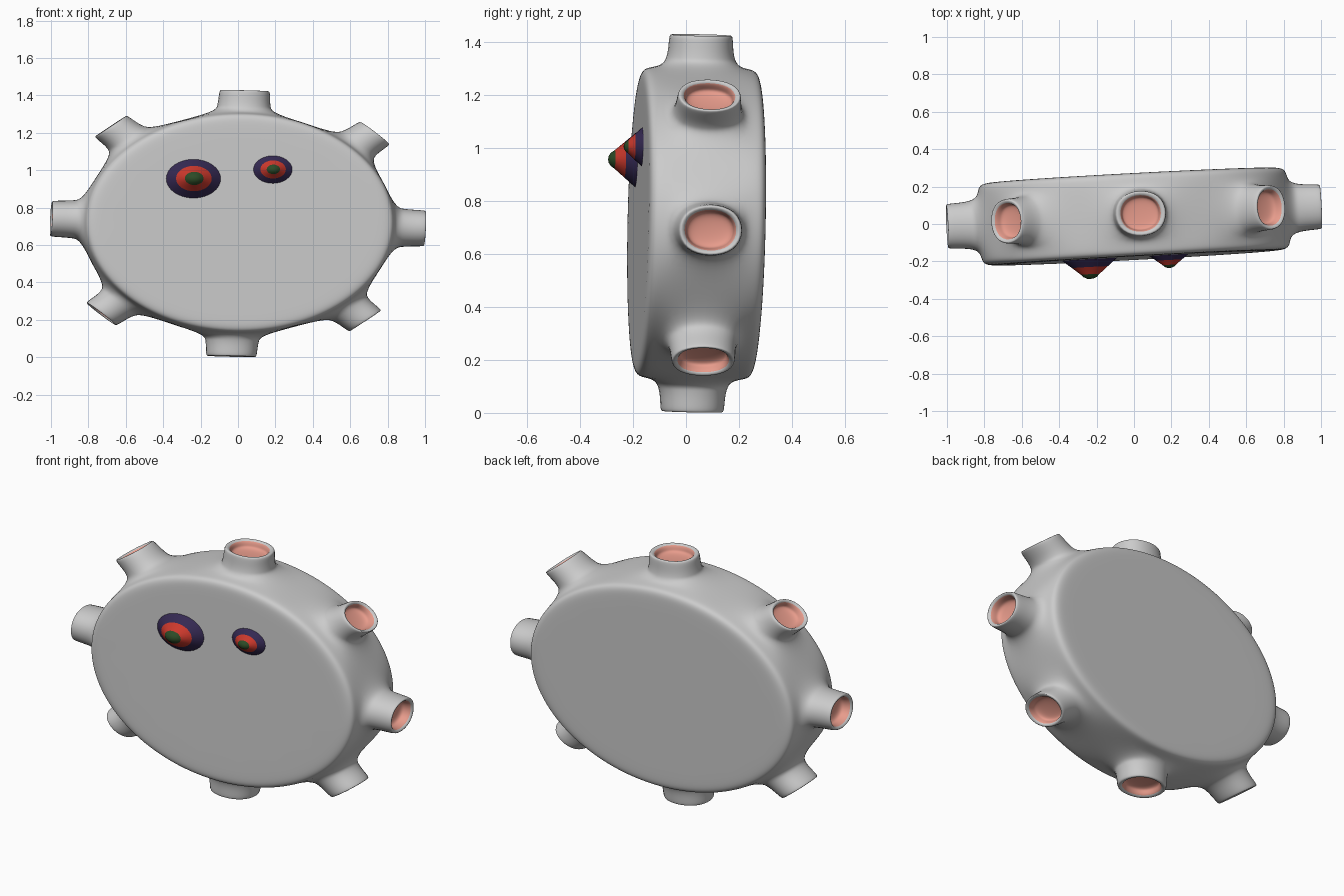
import bpy, bmesh
from math import sin, cos, pi, radians
from mathutils import Matrix, Vector

if "Cube" in bpy.data.objects:
    bpy.data.objects.remove(bpy.data.objects["Cube"], do_unlink=True)


def material(name, rgb):
    m = bpy.data.materials.new(name)
    m.use_nodes = True
    m.diffuse_color = (*rgb, 1)
    m.node_tree.nodes["Principled BSDF"].inputs["Base Color"].default_value = (*rgb, 1)
    return m


grey = material("pale grey", (0.6, 0.6, 0.6))
pink = material("salmon pink", (0.8, 0.33, 0.26))
purple = material("dark purple", (0.035, 0.022, 0.085))
red = material("red", (0.6, 0.04, 0.025))
green = material("dark green", (0.025, 0.07, 0.02))

# Everything is round in local space, then squashed and turned as one
PLACE = (Matrix.Translation((0, 0.04, 0.715))
         @ Matrix.Rotation(radians(3.05), 4, 'Z')
         @ Matrix.Rotation(radians(-1.2), 4, 'X')
         @ Matrix.Diagonal((1, 1, 0.71, 1)))
ROLL = radians(-2.1)


def finish(bm, name, mats):
    bmesh.ops.recalc_face_normals(bm, faces=bm.faces)
    for f in bm.faces:
        f.smooth = True
    me = bpy.data.meshes.new(name)
    bm.to_mesh(me)
    bm.free()
    for m in mats:
        me.materials.append(m)
    ob = bpy.data.objects.new(name, me)
    bpy.context.collection.objects.link(ob)
    ob.matrix_world = PLACE
    return ob


def bridge(bm, a, b, index=0):
    n = len(a)
    for i in range(n):
        j = (i + 1) % n
        bm.faces.new((a[i], a[j], b[j], b[i])).material_index = index


# Body disc: rings from the front cap to the back cap
SIDES = 16
half = [(0.7, -0.222), (0.815, -0.222), (0.845, -0.2), (0.85, -0.155)]
profile = half + [(r, -y) for r, y in reversed(half)]
bm = bmesh.new()
rings = []
for r, y in profile:
    angles = [ROLL + (i - 0.5) * 2 * pi / SIDES for i in range(SIDES)]
    rings.append([bm.verts.new((r * cos(a), y, r * sin(a))) for a in angles])
bm.faces.new(rings[0])
bm.faces.new(rings[-1])
mid = len(half) - 1
for k in range(len(rings) - 1):
    if k != mid:
        bridge(bm, rings[k], rings[k + 1])

# Nozzles grow from every second face of the middle band:
# distance from centre, half width, half depth
nozzle = [(0.885, 0.155, 0.138), (0.94, 0.15, 0.133), (0.99, 0.148, 0.131),
          (1.005, 0.14, 0.125), (0.995, 0.115, 0.104),
          (0.965, 0.108, 0.097), (0.93, 0.1, 0.09)]
LINING = 5
for i in range(SIDES):
    j = (i + 1) % SIDES
    last = [rings[mid][i], rings[mid][j], rings[mid + 1][j], rings[mid + 1][i]]
    if i % 2:
        bm.faces.new(last)
        continue
    a = ROLL + i * 2 * pi / SIDES
    out, side = Vector((cos(a), 0, sin(a))), Vector((-sin(a), 0, cos(a)))
    slim = 1 if i % 4 == 0 else 0.88
    for k, (d, w, h) in enumerate(nozzle):
        ring = [bm.verts.new(out * d + side * (w * slim * s) + Vector((0, h * t, 0)))
                for s, t in ((-1, -1), (1, -1), (1, 1), (-1, 1))]
        bridge(bm, last, ring, int(k >= LINING))
        last = ring
    bm.faces.new(last).material_index = 1
body = finish(bm, "body_with_nozzles", (grey, pink))
sub = body.modifiers.new("Smooth", 'SUBSURF')
sub.levels = sub.render_levels = 3


# Eyes: striped cones with a rounded tip
def eye(name, x, z, radius, depth):
    bm = bmesh.new()
    n = 32
    stripes = [(1, -0.05, 0), (1, 0, 0), (0.65, 0.4, 1), (0.34, 0.76, 2),
               (0.24, 0.9, 2), (0.12, 0.98, 2)]
    last = None
    for k, (r, d, _) in enumerate(stripes):
        ring = [bm.verts.new((x + radius * r * cos(2 * pi * i / n), -0.221 - depth * d,
                              z + radius * r * sin(2 * pi * i / n))) for i in range(n)]
        if last:
            bridge(bm, last, ring, stripes[k - 1][2])
        else:
            bm.faces.new(ring)
        last = ring
    tip = bm.verts.new((x, -0.221 - depth, z))
    for i in range(n):
        bm.faces.new((last[i], last[(i + 1) % n], tip)).material_index = 2
    ob = finish(bm, name, (purple, red, green))
    bpy.ops.object.select_all(action='DESELECT')
    ob.select_set(True)
    bpy.context.view_layer.objects.active = ob
    bpy.ops.object.shade_smooth_by_angle(angle=radians(40))


eye("right_eye", -0.25, 0.331, 0.147, 0.105)
eye("left_eye", 0.175, 0.4, 0.105, 0.07)
